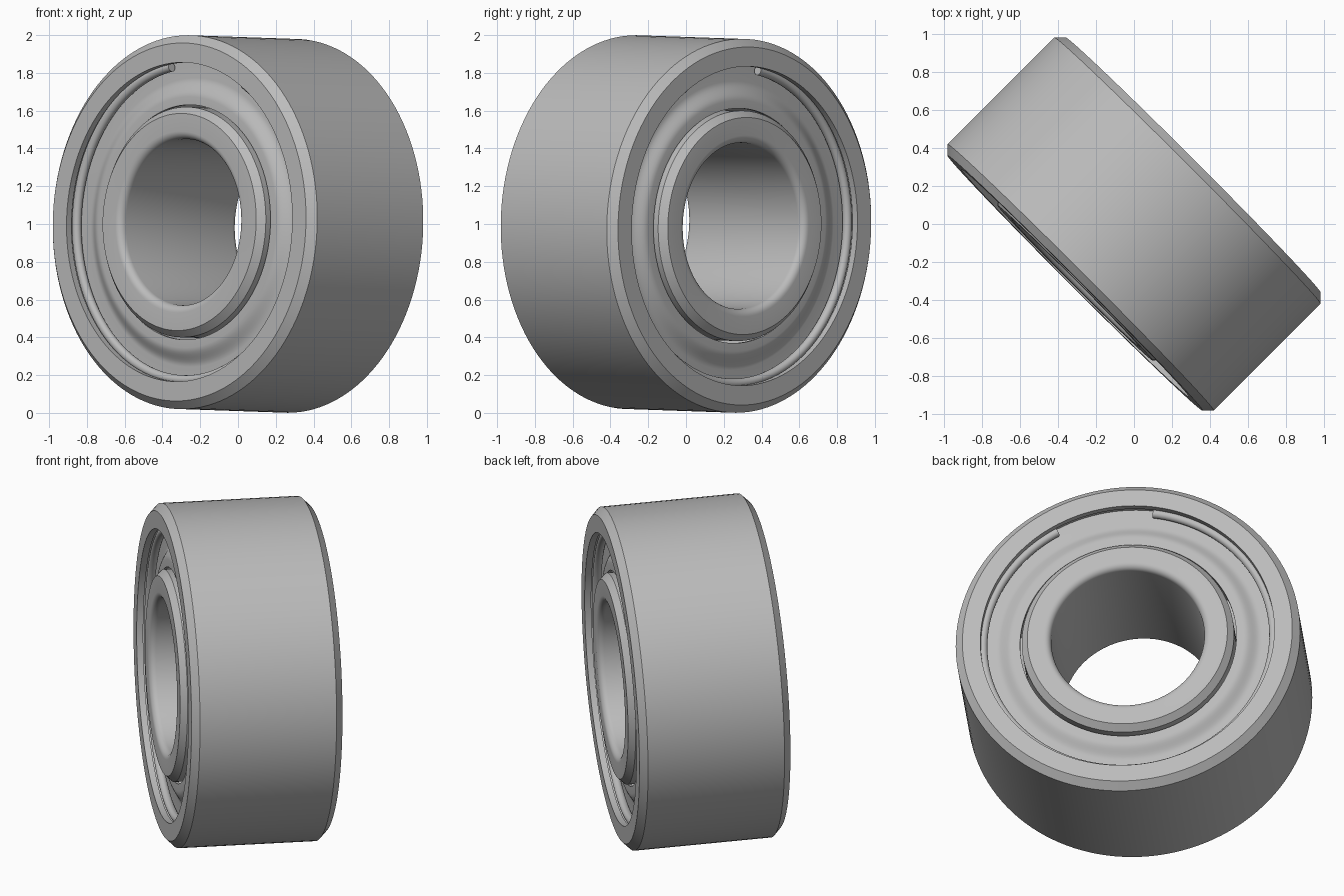
import bpy, bmesh
from math import sin, cos, pi, radians
from mathutils import Matrix

cube = bpy.data.objects.get("Cube")
if cube:
    bpy.data.objects.remove(cube)

steel = bpy.data.materials.new("grey_steel")
steel.use_nodes = True
COLOUR = (0.5, 0.5, 0.5, 1)
steel.diffuse_color = COLOUR
steel.node_tree.nodes["Principled BSDF"].inputs["Base Color"].default_value = COLOUR

# The axle runs along local y, turned towards the corner and tipped slightly up
POSE = (Matrix.Translation((0, 0, 1)) @ Matrix.Rotation(radians(-45), 4, 'Z')
        @ Matrix.Rotation(radians(-1.4), 4, 'X'))
HALF = 0.439


def lathe(name, profile, start=0, sweep=360, steps=128):
    """Sweep a closed (radius, y) outline about y; angles run from the top towards +x."""
    bm = bmesh.new()
    full = sweep == 360
    rings = []
    for i in range(steps if full else steps + 1):
        a = radians(start + sweep * i / steps)
        rings.append([bm.verts.new((r * sin(a), y, r * cos(a))) for r, y in profile])
    n = len(profile)
    pairs = list(zip(rings, rings[1:] + rings[:1])) if full else list(zip(rings, rings[1:]))
    for a, b in pairs:
        for j in range(n):
            k = (j + 1) % n
            bm.faces.new((a[j], a[k], b[k], b[j]))
    if not full:
        bm.faces.new(rings[0])
        bm.faces.new(rings[-1])
    bmesh.ops.recalc_face_normals(bm, faces=bm.faces)
    mesh = bpy.data.meshes.new(name)
    bm.to_mesh(mesh)
    bm.free()
    mesh.materials.append(steel)
    obj = bpy.data.objects.new(name, mesh)
    bpy.context.collection.objects.link(obj)
    obj.matrix_world = POSE
    bpy.ops.object.select_all(action='DESELECT')
    obj.select_set(True)
    bpy.context.view_layer.objects.active = obj
    bpy.ops.object.shade_smooth_by_angle(angle=radians(30))
    return obj


def both_ends(half):
    """Close a (radius, depth below the end face) half outline by mirroring it."""
    return ([(r, d - HALF) for r, d in half]
            + [(r, HALF - d) for r, d in reversed(half)])


# Outer race: chamfered rim, retaining groove and shield seat
lathe("outer_race", both_ends([
    (0.99, 0.042), (0.948, 0), (0.845, 0), (0.845, 0.038),
    (0.872, 0.038), (0.872, 0.12), (0.80, 0.12)]))

# Inner race: outer chamfer and rounded bore edge
fillet = [(0.48 - 0.04 * sin(t * pi / 12), 0.04 - 0.04 * cos(t * pi / 12))
          for t in range(7)]
lathe("inner_race", both_ends([(0.61, 0.037), (0.575, 0)] + fillet))

# Pressed shield: raised inner flange easing down to a flat outer rim
slope = [(0.665 + 0.1 * t / 8, 0.06 + 0.02 * (1 - cos(pi * t / 8))) for t in range(9)]
face = [(0.622, 0.06)] + slope + [(0.87, 0.1)]
shield = face + [(r, d + 0.018) for r, d in reversed(face)]

# Round wire retaining clip, open near the top
wire = [(0.835 + 0.025 * cos(t * pi / 8), 0.067 + 0.025 * sin(t * pi / 8))
        for t in range(16)]

for end, side in (("front", -1), ("back", 1)):
    lathe(end + "_shield", [(r, side * (HALF - d)) for r, d in shield])
    lathe(end + "_retaining_clip", [(r, side * (HALF - d)) for r, d in wire],
          start=29, sweep=321)
